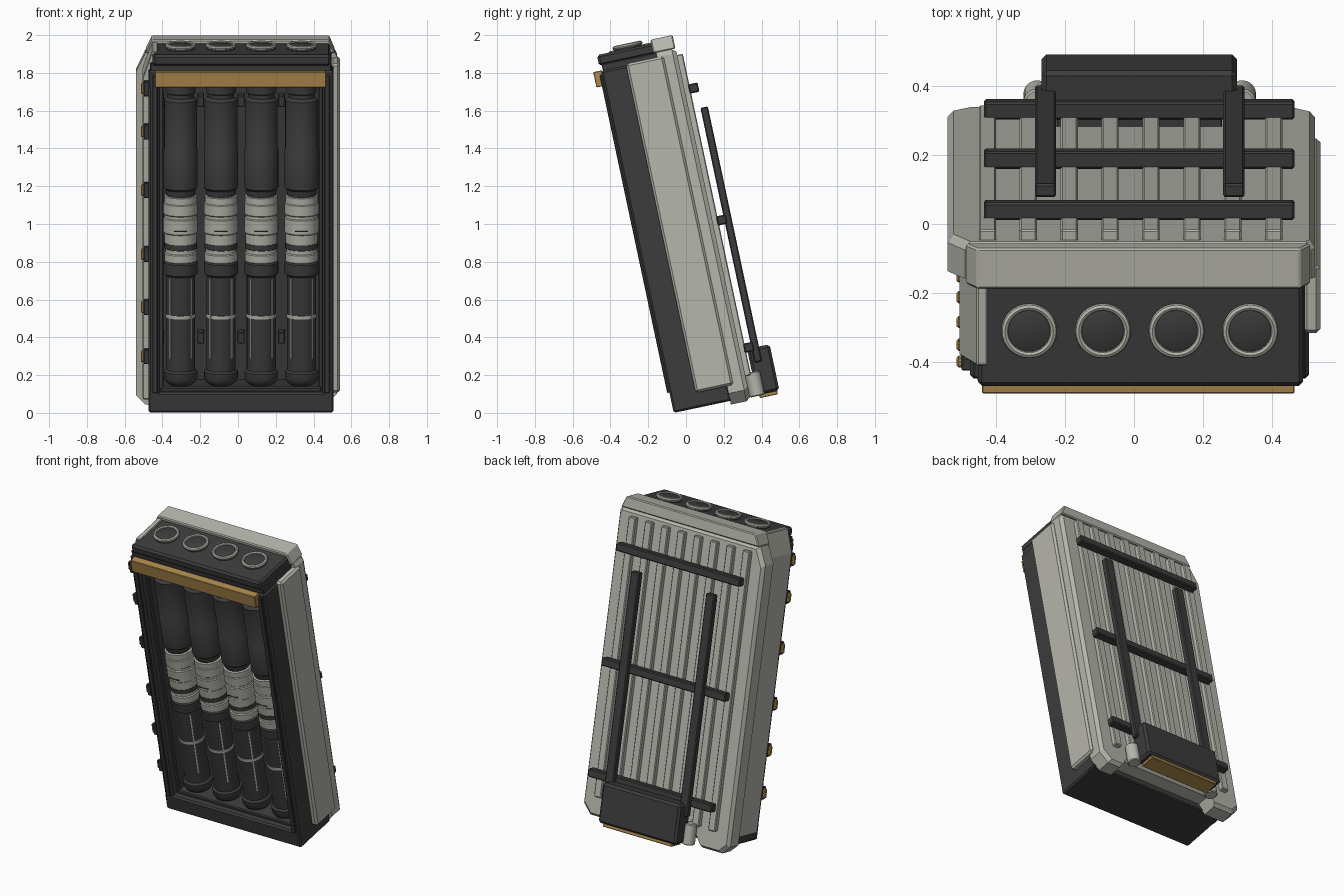
import bpy, bmesh, math
from mathutils import Matrix

if "Cube" in bpy.data.objects:
    bpy.data.objects.remove(bpy.data.objects["Cube"])

# The whole unit is built upright (x, depth, height) and then leaned forward
LEAN = Matrix.Translation((0, -0.065, 0)) @ Matrix.Rotation(math.radians(12), 4, 'X')
MID = 0.0165   # centre line of the casing
PITCH = 0.2135
CELL_Y, PORT_Y = 0.125, 0.165
CELLS = [MID + (i - 1.5) * PITCH for i in range(4)]


def material(name, rgb):
    m = bpy.data.materials.new(name)
    m.use_nodes = True
    m.diffuse_color = (*rgb, 1)
    m.node_tree.nodes["Principled BSDF"].inputs["Base Color"].default_value = (*rgb, 1)
    return m


DARK = material("charcoal", (0.045, 0.045, 0.046))
GREY = material("warm grey", (0.46, 0.465, 0.41))
GOLD = material("brass", (0.42, 0.255, 0.075))


def finish(name, bm, mat, bevel=0.0, smooth=False):
    bmesh.ops.recalc_face_normals(bm, faces=bm.faces)
    bm.transform(LEAN)
    me = bpy.data.meshes.new(name)
    bm.to_mesh(me)
    bm.free()
    me.materials.append(mat)
    ob = bpy.data.objects.new(name, me)
    bpy.context.collection.objects.link(ob)
    if bevel:
        mod = ob.modifiers.new("edge", 'BEVEL')
        mod.width = bevel
        mod.segments = 1
        mod.limit_method = 'ANGLE'
    if smooth:
        bpy.ops.object.select_all(action='DESELECT')
        ob.select_set(True)
        bpy.context.view_layer.objects.active = ob
        bpy.ops.object.shade_smooth_by_angle(angle=math.radians(35))
    return ob


def box(name, mat, x, y, z, bevel=0.006, turn=None):
    """Box from (min, max) ranges; turn = (angle, x, y) spins it about an upright axis."""
    bm = bmesh.new()
    size = [r[1] - r[0] for r in (x, y, z)]
    mid = [(r[0] + r[1]) / 2 for r in (x, y, z)]
    bmesh.ops.create_cube(bm, size=1, matrix=Matrix.Translation(mid) @ Matrix.Diagonal((*size, 1)))
    if turn:
        bm.transform(Matrix.Translation((turn[1], turn[2], 0)) @ Matrix.Rotation(turn[0], 4, 'Z'))
    return finish(name, bm, mat, bevel)


def skin(bm, rings):
    """Bridge equal closed rings of vertices and cap both ends."""
    for a, b in zip(rings, rings[1:]):
        for k in range(len(a)):
            n = (k + 1) % len(a)
            bm.faces.new((a[k], a[n], b[n], b[k]))
    bm.faces.new(rings[0])
    bm.faces.new(rings[-1])


def lathe(name, mat, profile, x, y, sides=32):
    """Closed upright solid of revolution from (radius, height) points."""
    bm = bmesh.new()
    skin(bm, [[bm.verts.new((x + r * math.cos(math.tau * k / sides),
                             y + r * math.sin(math.tau * k / sides), h)) for k in range(sides)]
              for r, h in profile])
    return finish(name, bm, mat, smooth=True)


def plate(name, mat, outline, layers, bevel=0.0):
    """Plate with an (x, height) outline; layers are (depth, inset fraction)."""
    bm = bmesh.new()
    skin(bm, [[bm.verts.new((x * (1 - s * 1.7), y, h + (0.94 - h) * s)) for x, h in outline]
              for y, s in layers])
    return finish(name, bm, mat, bevel)


# Front casing: walls, floor, head, back wall and stepped inner lining
box("casing_back", DARK, (-0.475, 0.505), (0.24, 0.31), (0.0, 1.85))
box("casing_floor", DARK, (-0.475, 0.505), (0, 0.31), (0, 0.11), 0.01)
box("casing_head", DARK, (-0.475, 0.505), (0, 0.31), (1.76, 1.85), 0.01)
for name, s in (("right", -1), ("left", 1)):
    def span(a, b):
        return tuple(sorted((MID + s * a, MID + s * b)))
    box("casing_wall_" + name, DARK, span(0.43, 0.49), (0, 0.31), (0, 1.85), 0.01)
    box("front_trim_" + name, DARK, span(0.44, 0.47), (-0.012, 0.01), (0.11, 1.83), 0.004)
    box("inner_lining_" + name, DARK, span(0.41, 0.435), (0.05, 0.25), (0.1, 1.77))
box("inner_sill", DARK, (-0.41, 0.44), (0.04, 0.25), (0.1, 0.13))
box("front_bar", GOLD, (-0.44, 0.465), (-0.042, 0.005), (1.77, 1.853), 0.003)

# Side panels: plain on the left, full height with a clipped corner on the right
box("side_panel_left", GREY, (0.49, 0.54), (0.136, 0.34), (0.08, 1.86), 0.012)
plate("side_panel_right", GREY, [(-0.505, 0.06), (-0.505, 1.8), (-0.455, 1.943), (-0.425, 1.943),
                                 (-0.425, 1.87), (-0.46, 1.84), (-0.46, 0.06)],
      [(0.06, 0), (0.31, 0)], 0.004)

# Top cap with four ringed ports
box("cap_neck", DARK, (-0.465, 0.495), (0.01, 0.31), (1.84, 1.885), 0.004)
box("cap", DARK, (-0.452, 0.49), (-0.004, 0.31), (1.878, 1.937), 0.012)
for i, x in enumerate(CELLS):
    lathe(f"port_base_{i}", DARK, [(0.074, 1.93), (0.074, 1.948)], x, PORT_Y)
    lathe(f"port_ring_{i}", GREY, [(0.07, 1.943), (0.078, 1.946), (0.081, 1.953), (0.078, 1.961),
                                   (0.07, 1.965), (0.063, 1.961), (0.06, 1.953)], x, PORT_Y)
    lathe(f"port_plug_{i}", DARK, [(0.061, 1.94), (0.061, 1.956), (0.056, 1.959)], x, PORT_Y)

# Power cells inside the casing
LOWER = [(0.06, 0.13), (0.08, 0.145), (0.089, 0.165), (0.089, 0.2), (0.077, 0.21), (0.077, 0.72),
         (0.09, 0.73), (0.09, 0.79), (0.076, 0.8)]
COLLAR = [(0.076, 0.795), (0.087, 0.8), (0.087, 0.84), (0.081, 0.845), (0.081, 0.865), (0.085, 0.87)]
SLEEVE = [(0.085, 0.895), (0.085, 0.95), (0.09, 0.955), (0.09, 1.03), (0.085, 1.035), (0.085, 1.05),
          (0.09, 1.055), (0.09, 1.11), (0.086, 1.115), (0.086, 1.15), (0.07, 1.155)]
UPPER = [(0.075, 1.15), (0.08, 1.17), (0.08, 1.185), (0.09, 1.195), (0.09, 1.4), (0.087, 1.405),
         (0.087, 1.67), (0.07, 1.685), (0.07, 1.705), (0.08, 1.71), (0.08, 1.77)]
for i, x in enumerate(CELLS):
    lathe(f"cell_lower_{i}", DARK, LOWER, x, CELL_Y)
    lathe(f"cell_collar_{i}", GREY, COLLAR, x, CELL_Y)
    lathe(f"cell_seal_{i}", DARK, [(0.087, 0.868), (0.087, 0.897)], x, CELL_Y)
    lathe(f"cell_sleeve_{i}", GREY, SLEEVE, x, CELL_Y)
    lathe(f"cell_upper_{i}", DARK, UPPER, x, CELL_Y)
    lathe(f"cell_band_{i}", GREY, [(0.08, 0.495), (0.08, 0.513)], x, CELL_Y)
    for k in range(4):
        box(f"cell_strip_{i}_{k}", GREY, (0.07, 0.081), (-0.004, 0.004), (0.28, 0.71), 0,
            turn=(math.radians(45 + 90 * k), x, CELL_Y))
    box(f"sleeve_slot_{i}", DARK, (x - 0.035, x + 0.035), (CELL_Y - 0.092, CELL_Y - 0.07), (0.972, 0.976), 0)
# Clips between the cells
for i in range(5):
    x = MID + (i - 2) * PITCH
    for h in (0.37, 1.65):
        box(f"cell_clip_{i}_{h}", DARK, (x - 0.018, x + 0.018), (0.16, 0.25), (h - 0.03, h + 0.03), 0.004)

# Side studs along the right front edge
for i, h in enumerate((0.3, 0.566, 0.853, 1.2, 1.517, 1.75)):
    box(f"stud_base_{i}", DARK, (-0.5, -0.47), (0.012, 0.05), (h - 0.04, h + 0.04), 0.004)
    box(f"stud_{i}", GOLD, (-0.514, -0.49), (0.018, 0.044), (h - 0.03, h + 0.03), 0.006)

# Back shell: chamfered outline with a sloped rim and a notch at the foot
plate("back_shell", GREY,
      [(-0.54, 0.03), (-0.54, 1.78), (-0.49, 1.885), (0.513, 1.885), (0.525, 1.86), (0.525, 0.04),
       (0.47, -0.02), (0.38, -0.02), (0.34, 0.04), (-0.31, 0.04), (-0.35, -0.02), (-0.49, -0.02)],
      [(0.305, 0), (0.39, 0), (0.412, 0.018)])
plate("shell_top_strip", GREY, [(-0.49, 1.885), (-0.455, 1.958), (0.482, 1.958), (0.513, 1.885)],
      [(0.29, 0), (0.41, 0)], 0.006)

# Back ribs
for i in range(8):
    x = -0.01 + (i - 3.5) * 0.1185
    box(f"back_rib_{i}", GREY, (x - 0.025, x + 0.025), (0.4, 0.442), (0.11, 1.85), 0.005)

# Carrying rack on the back
for i, h in enumerate((0.257, 0.946, 1.66)):
    box(f"rack_crossbar_{i}", DARK, (-0.435, 0.465), (0.435, 0.487), (h - 0.025, h + 0.025))
box("rack_mount", DARK, (-0.225, 0.255), (0.4, 0.437), (0.24, 0.268), 0.003)
for name, s in (("right", -1), ("left", 1)):
    x = MID + s * 0.273
    box("rack_upright_" + name, DARK, (x - 0.031, x + 0.031), (0.474, 0.514), (0.17, 1.55))
    lathe("foot_tube_" + name, GREY, [(0.034, -0.005), (0.04, 0.0), (0.04, 0.12), (0.034, 0.126)],
          MID + s * 0.297, 0.452, 24)
box("foot_box", DARK, (-0.268, 0.298), (0.45, 0.572), (0.0, 0.25), 0.014)
box("foot_plate", GOLD, (-0.235, 0.265), (0.462, 0.56), (-0.018, 0.01), 0.003)
